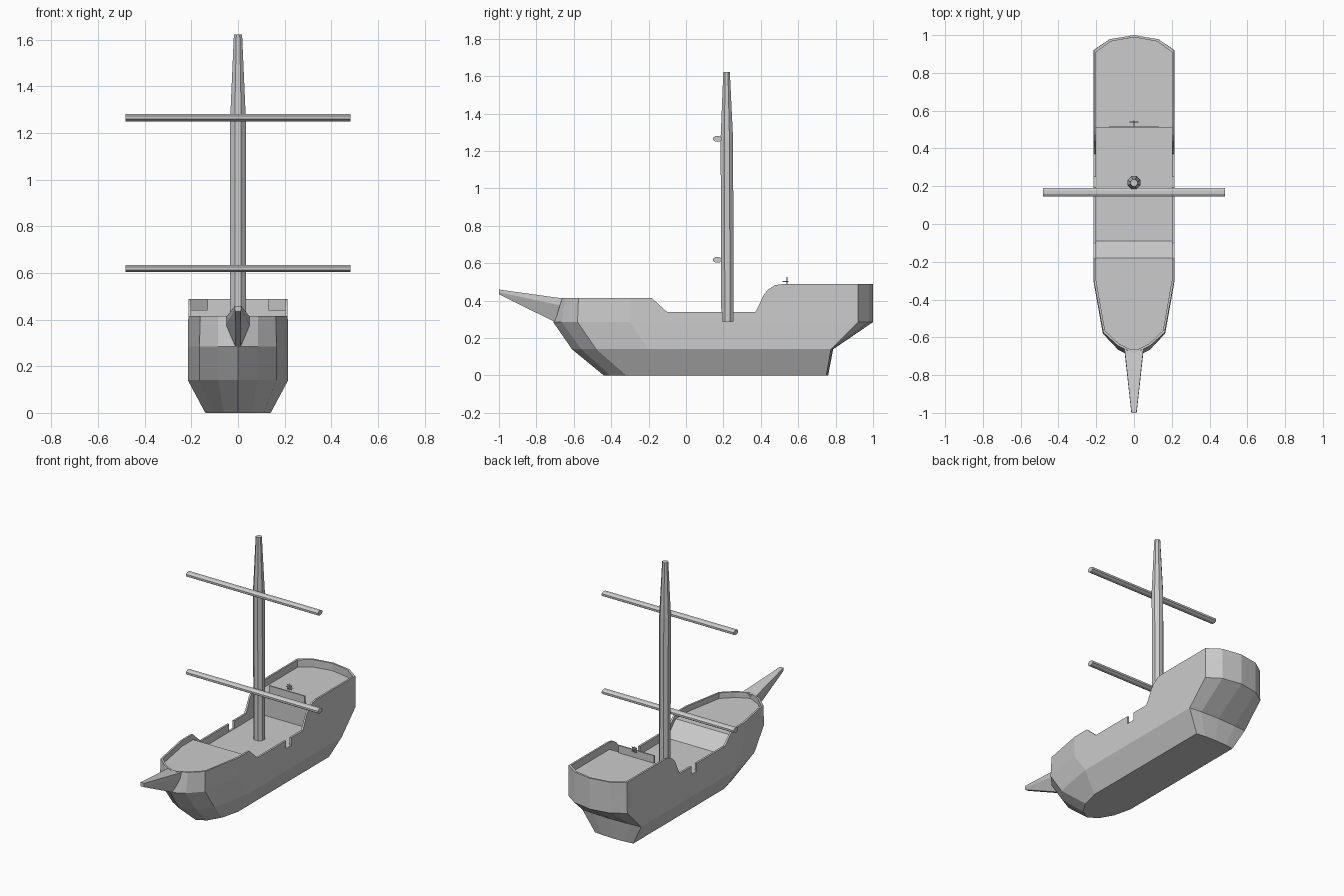
import bpy, math
from mathutils import Vector

if "Cube" in bpy.data.objects:
    bpy.data.objects.remove(bpy.data.objects["Cube"])


def mesh(name, verts, faces):
    me = bpy.data.meshes.new(name)
    me.from_pydata([tuple(v) for v in verts], [], faces)
    me.update()
    ob = bpy.data.objects.new(name, me)
    bpy.context.collection.objects.link(ob)
    # consistent outward normals
    import bmesh
    bm = bmesh.new()
    bm.from_mesh(me)
    bmesh.ops.recalc_face_normals(bm, faces=bm.faces)
    bm.to_mesh(me)
    bm.free()
    return ob


def loft(name, rings):
    """Skin closed rings of equal point count and cap both ends."""
    n = len(rings[0])
    faces = [(k * n + i, k * n + (i + 1) % n, (k + 1) * n + (i + 1) % n, (k + 1) * n + i)
             for k in range(len(rings) - 1) for i in range(n)]
    last = (len(rings) - 1) * n
    faces += [tuple(range(n))[::-1], tuple(range(last, last + n))]
    return mesh(name, [p for r in rings for p in r], faces)


def plan_ring(half, z):
    """Mirror a half plan (bow to stern) into a closed ring."""
    return [(x, y, z) for x, y in half] + [(-x, y, z) for x, y in half[-2:0:-1]]


def side_prism(name, profile, w=0.6):
    return loft(name, [[(x, y, z) for y, z in profile] for x in (-w, w)])


def rod(name, a, b, stations, n=8, u=(0, 1, 0), ru=1.0):
    """Rod from a to b; stations = (fraction, radius); ru scales it along u."""
    a, b, u = Vector(a), Vector(b), Vector(u)
    v = (b - a).normalized().cross(u)
    angles = [2 * math.pi * (i + 0.5) / n for i in range(n)]
    return loft(name, [[a.lerp(b, f) + u * (r * ru * math.cos(t)) + v * (r * math.sin(t))
                        for t in angles] for f, r in stations])


def boolean(ob, cutter, op):
    m = ob.modifiers.new(op, 'BOOLEAN')
    m.operation, m.object, m.solver = op, cutter, 'EXACT'
    bpy.context.view_layer.objects.active = ob
    bpy.ops.object.modifier_apply(modifier=m.name)
    bpy.data.objects.remove(cutter)


# hull: plan outlines at rising levels
keel = [(0, -.44), (.06, -.405), (.11, -.32), (.14, -.2), (.14, .75), (.08, .757), (0, .76)]
chine = [(0, -.61), (.085, -.56), (.165, -.48), (.215, -.2), (.215, .775), (.13, .783), (0, .787)]
wale = [(0, -.71), (.085, -.665), (.165, -.58), (.215, -.3), (.215, .92), (.13, .978), (0, 1)]
top = [(0, -.685), (.085, -.645), (.162, -.575), (.213, -.3), (.213, .92), (.13, .978), (0, 1)]
hull = loft("hull", [plan_ring(keel, 0), plan_ring(chine, .14), plan_ring(wale, .285),
                     plan_ring(top, .415), plan_ring(top, .6)])

# sheer line with waist, side gangway notch and curved rise to the stern
sheer = [(-1.1, .415), (-.185, .415), (-.1, .338), (.195, .338), (.195, .287), (.25, .287),
         (.25, .338), (.37, .338), (.39, .375), (.415, .43), (.44, .46), (.475, .482),
         (.52, .489), (1.1, .489), (1.1, .8), (-1.1, .8)]
boolean(hull, side_prism("sheer_cutter", sheer), 'DIFFERENCE')

# hollow above the decks, leaving thin bulwarks
inner = [(x * .945, .155 + (y - .155) * .986) for x, y in top]
well = loft("well_cutter", [plan_ring(inner, .2), plan_ring(inner, .7)])
deck = [(-1.1, .378), (-.18, .378), (-.09, .285), (.51, .285), (.51, .44), (1.1, .44),
        (1.1, .65), (-1.1, .65)]
boolean(well, side_prism("deck_cutter", deck), 'INTERSECT')
boolean(hull, well, 'DIFFERENCE')

# bowsprit
base = [(.012, -.7, .285), (.05, -.675, .375), (.05, -.662, .412),
        (-.05, -.662, .412), (-.05, -.675, .375), (-.012, -.7, .285)]
tip = [(.01, -1, .434), (.014, -1, .445), (.013, -1, .459),
       (-.013, -1, .459), (-.014, -1, .445), (-.01, -1, .434)]
loft("bowsprit", [base, tip])

# mast and yards
rod("mast", (0, .222, .28), (0, .217, 1.622), [(0, .036), (.735, .036), (1, .019)])
for name, z in (("lower_yard", .618), ("upper_yard", 1.265)):
    rod(name, (-.482, .168, z), (.482, .168, z), [(0, .0165), (1, .0165)], ru=1.55)

# quarterdeck rail
loft("deck_rail", [[(x, .511, .43), (x, .52, .43), (x, .52, .489), (x, .511, .489)]
                   for x in (-.13, .13)])

# steering wheel with axle and spokes
c = Vector((0, .54, .502))
bpy.ops.mesh.primitive_torus_add(major_radius=.016, minor_radius=.003, major_segments=12,
                                 minor_segments=6, location=c, rotation=(math.pi / 2, 0, 0))
bpy.context.object.name = "wheel_rim"
rod("wheel_axle", (0, .515, .502), (0, .547, .502), [(0, .004), (1, .004)], u=(1, 0, 0))
for i in range(4):
    d = Vector((math.cos(i * math.pi / 4), 0, math.sin(i * math.pi / 4))) * .025
    rod(f"wheel_spoke_{i + 1}", c - d, c + d, [(0, .002), (1, .002)], n=4)
